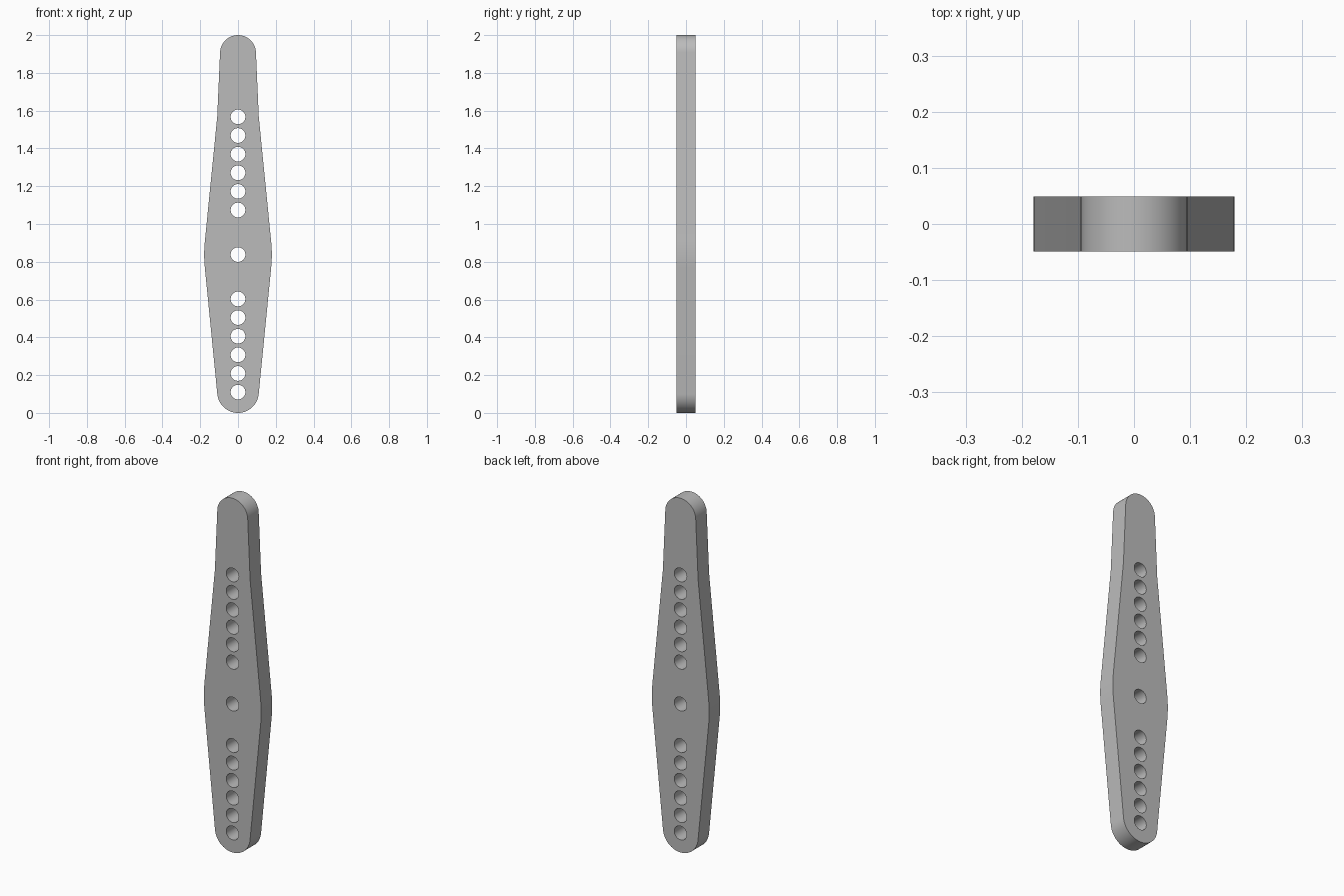
import bpy
import bmesh
from math import sin, cos, pi, asin

if "Cube" in bpy.data.objects:
    bpy.data.objects.remove(bpy.data.objects["Cube"])

HALF_DEPTH = 0.049
PITCH = 0.0986
LOW_Z, MID_Z, HIGH_Z, TOP_Z = 0.11, 0.838, 1.567, 1.905
END_R, TOP_R, HOLE_R = 0.11, 0.095, 0.039
MID_W, MID_R = 0.179, 0.7


def arc(z, r, start, end, steps, x=0):
    """Points on a circle in the XZ plane, angles measured from +x."""
    return [(x + r * cos(start + (end - start) * i / steps),
             z + r * sin(start + (end - start) * i / steps))
            for i in range(steps + 1)]


def add_loop(bm, points):
    verts = [bm.verts.new((x, -HALF_DEPTH, z)) for x, z in points]
    return [bm.edges.new((v, verts[i - 1])) for i, v in enumerate(verts)]


# Right-hand profile: round foot, widened middle, narrow round head
bulge = asin((MID_W - END_R) / (MID_Z - LOW_Z))
taper = asin((END_R - TOP_R) / (TOP_Z - HIGH_Z))
side = arc(LOW_Z, END_R, -pi / 2, -bulge, 24)
side += arc(MID_Z, MID_R, -bulge, bulge, 12, MID_W - MID_R)
side += [(END_R, HIGH_Z)]
side += arc(TOP_Z, TOP_R, taper, pi / 2, 24)
outline = side + [(-x, z) for x, z in side[-2:0:-1]]

# Two rows of six holes and one pivot hole
holes = [MID_Z]
for i in range(6):
    holes += [LOW_Z + i * PITCH, HIGH_Z - i * PITCH]

bm = bmesh.new()
edges = add_loop(bm, outline)
for z in holes:
    edges += add_loop(bm, arc(z, HOLE_R, 0, 2 * pi, 32)[:-1])
bmesh.ops.triangle_fill(bm, edges=edges, use_beauty=True, normal=(0, -1, 0))
result = bmesh.ops.extrude_face_region(bm, geom=bm.faces[:])
moved = [g for g in result["geom"] if isinstance(g, bmesh.types.BMVert)]
bmesh.ops.translate(bm, verts=moved, vec=(0, 2 * HALF_DEPTH, 0))
bmesh.ops.recalc_face_normals(bm, faces=bm.faces[:])

mesh = bpy.data.meshes.new("perforated_bar")
bm.to_mesh(mesh)
bm.free()
bar = bpy.data.objects.new("perforated_bar", mesh)
bpy.context.collection.objects.link(bar)

# Plain grey finish
grey = bpy.data.materials.new("plain_grey")
grey.use_nodes = True
colour = (0.5, 0.5, 0.5, 1)
grey.diffuse_color = colour
grey.node_tree.nodes["Principled BSDF"].inputs["Base Color"].default_value = colour
mesh.materials.append(grey)

# Smooth curved walls, crisp rims
bpy.ops.object.select_all(action="DESELECT")
bar.select_set(True)
bpy.context.view_layer.objects.active = bar
bpy.ops.object.shade_smooth_by_angle(angle=pi / 6)
